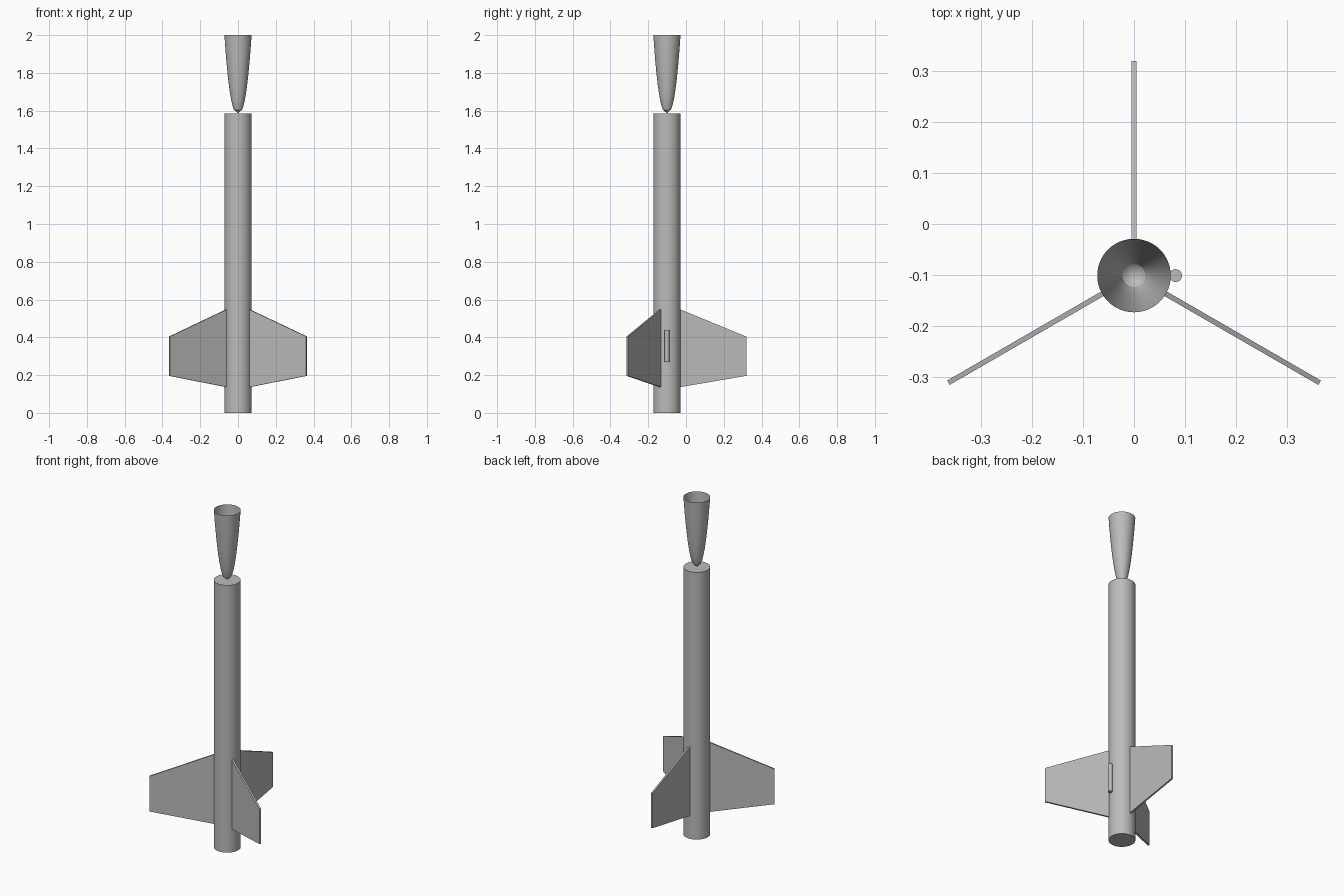
import bpy, bmesh, math
from mathutils import Matrix, Vector

cube = bpy.data.objects.get("Cube")
if cube:
    bpy.data.objects.remove(cube, do_unlink=True)

AXIS_Y = -0.101      # rocket axis sits in front of the centre
R = 0.072            # body radius
BODY_TOP = 1.586
SEGMENTS = 64

grey = bpy.data.materials.new("plain grey")
grey.use_nodes = True
grey.diffuse_color = (0.5, 0.5, 0.5, 1)
grey.node_tree.nodes["Principled BSDF"].inputs["Base Color"].default_value = (0.5, 0.5, 0.5, 1)


def finish(bm, name, smooth_angle=None):
    """Turn a bmesh into a named object placed on the rocket axis."""
    mesh = bpy.data.meshes.new(name)
    bmesh.ops.recalc_face_normals(bm, faces=bm.faces)
    bm.to_mesh(mesh)
    bm.free()
    mesh.materials.append(grey)
    if smooth_angle:
        mesh.shade_smooth()
        mesh.set_sharp_from_angle(angle=math.radians(smooth_angle))
    obj = bpy.data.objects.new(name, mesh)
    obj.location.y = AXIS_Y
    bpy.context.collection.objects.link(obj)
    return obj


def cylinder(name, radius, bottom, top, x=0.0, segments=SEGMENTS):
    bm = bmesh.new()
    bmesh.ops.create_cone(
        bm, cap_ends=True, segments=segments, radius1=radius, radius2=radius,
        depth=top - bottom, matrix=Matrix.Translation((x, 0, (top + bottom) / 2)))
    return finish(bm, name, 30)


def fin(name, angle):
    """Trapezoid plate standing out from the body in the given direction."""
    thickness = 0.01
    outline = [(0.068, 0.136), (0.42, 0.196), (0.42, 0.404), (0.068, 0.549)]
    bm = bmesh.new()
    face = bm.faces.new([bm.verts.new((r, -thickness / 2, z)) for r, z in outline])
    out = bmesh.ops.extrude_face_region(bm, geom=[face])
    moved = [v for v in out["geom"] if isinstance(v, bmesh.types.BMVert)]
    bmesh.ops.translate(bm, verts=moved, vec=Vector((0, thickness, 0)))
    bmesh.ops.rotate(bm, verts=bm.verts, cent=(0, 0, 0),
                     matrix=Matrix.Rotation(math.radians(angle), 3, 'Z'))
    return finish(bm, name)


# Body tube and launch lug
cylinder("body_tube", R, 0, BODY_TOP)
cylinder("launch_lug", 0.0125, 0.27, 0.44, x=0.0815, segments=32)

# Three fins, evenly spaced
for name, angle in (("back_fin", 90), ("right_fin", 210), ("left_fin", 330)):
    fin(name, angle)

# Upturned hollow nose cone, balanced on its tip and open at the top
STEPS = 20
bm = bmesh.new()
profile = []
for i in range(STEPS + 1):
    t = i / STEPS
    profile.append(bm.verts.new((R * t ** 0.39, 0, BODY_TOP + t * (2 - BODY_TOP))))
edges = [bm.edges.new(pair) for pair in zip(profile, profile[1:])]
bmesh.ops.spin(bm, geom=profile + edges, cent=(0, 0, 0), axis=(0, 0, 1),
               angle=math.tau, steps=SEGMENTS)
bmesh.ops.remove_doubles(bm, verts=bm.verts, dist=0.0001)
finish(bm, "nose_cone", 20)
